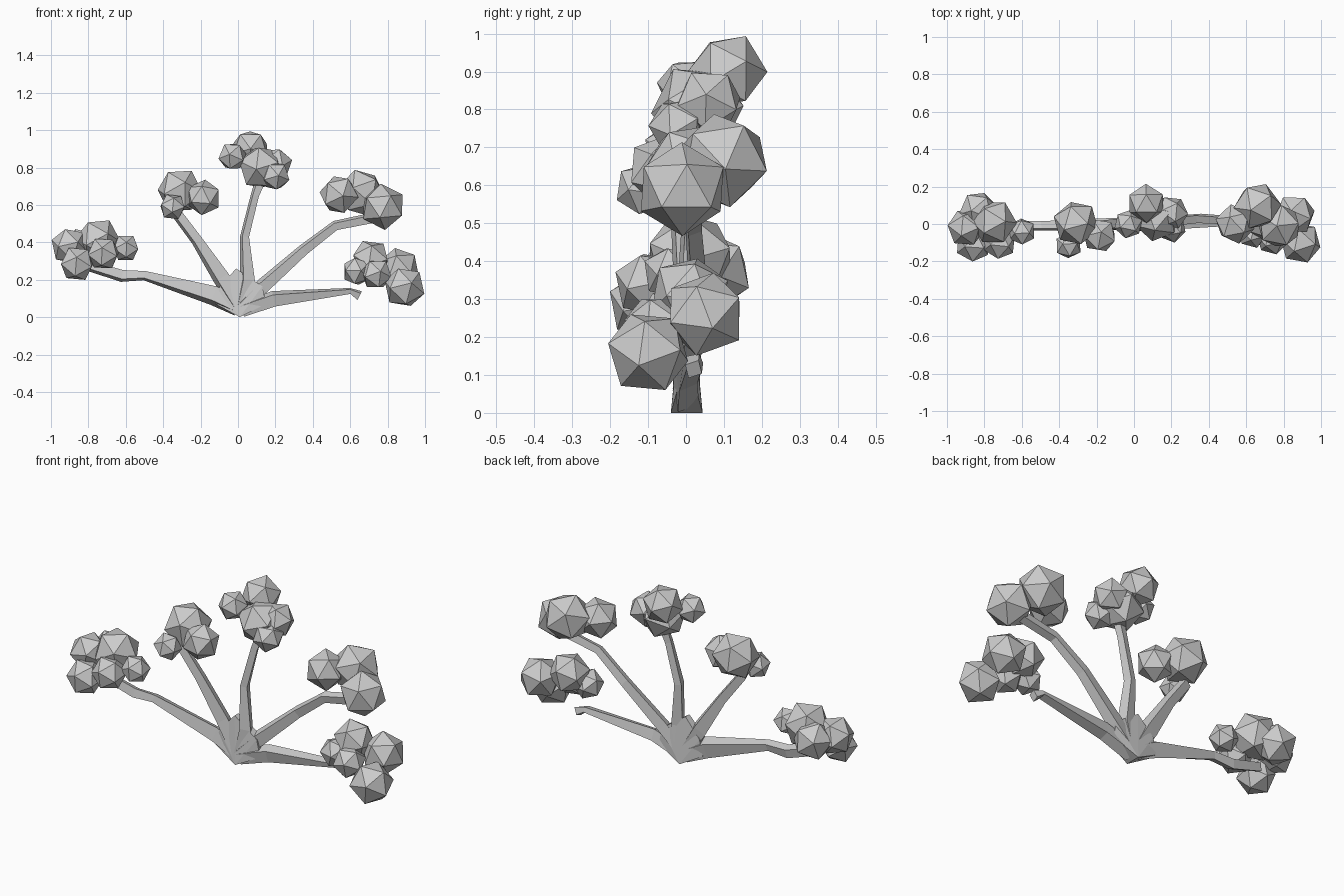
import bpy, bmesh, random
from math import pi
from mathutils import Vector, Matrix, Euler

random.seed(4)


def finish(name, bm):
    bmesh.ops.recalc_face_normals(bm, faces=bm.faces)
    me = bpy.data.meshes.new(name)
    bm.to_mesh(me)
    bm.free()
    ob = bpy.data.objects.new(name, me)
    bpy.context.collection.objects.link(ob)
    return ob


def branch(name, path):
    """Four-sided tapering limb; path points are (x, y, z, half height, half depth)."""
    bm = bmesh.new()
    pts = [Vector(p[:3]) for p in path]
    rings = []
    for i, p in enumerate(path):
        d = (pts[min(i + 1, len(pts) - 1)] - pts[max(i - 1, 0)]).normalized()
        up = d.cross(Vector((0, 1, 0))).normalized()
        side = up.cross(d).normalized()
        rings.append([bm.verts.new(pts[i] + up * p[3] * a + side * p[4] * b)
                      for a, b in ((1, 0.6), (0.5, -1), (-1, -0.6), (-0.5, 1))])
    for a, b in zip(rings, rings[1:]):
        for k in range(4):
            bm.faces.new((a[k], a[k - 1], b[k - 1], b[k]))
    bm.faces.new(rings[0])
    bm.faces.new(rings[-1])
    return finish(name, bm)


def foliage(name, balls):
    """Cluster of turned icosahedra; balls are (x, y, z, radius)."""
    bm = bmesh.new()
    for x, y, z, r in balls:
        rot = Euler([random.uniform(0, pi) for _ in range(3)]).to_matrix().to_4x4()
        bmesh.ops.create_icosphere(bm, subdivisions=1, radius=r * 1.08,
                                   matrix=Matrix.Translation((x, y, z)) @ rot)
    return finish(name, bm)


# Wedge-shaped trunk where all the limbs meet
bm = bmesh.new()
outline = [(0.01, 0.0, 0.04), (-0.12, 0.07, 0.02), (-0.10, 0.16, 0.022), (-0.01, 0.26, 0.015),
           (0.13, 0.165, 0.022), (0.15, 0.07, 0.02)]
for x, z, t in outline:
    bm.verts.new((x, -t, z))
    bm.verts.new((x, t + 0.004, z))
bmesh.ops.convex_hull(bm, input=bm.verts)
finish("trunk", bm)

# Limbs
branch("branch_left_low", [(0.0, 0, 0.05, 0.045, 0.035), (-0.13, 0, 0.115, 0.052, 0.032),
                           (-0.5, -0.01, 0.222, 0.025, 0.025), (-0.62, -0.01, 0.22, 0.032, 0.025),
                           (-0.80, -0.02, 0.275, 0.028, 0.022)])
branch("branch_left_high", [(0.0, 0, 0.06, 0.04, 0.035), (-0.09, 0, 0.21, 0.045, 0.03),
                            (-0.22, -0.01, 0.41, 0.03, 0.025), (-0.34, -0.02, 0.57, 0.028, 0.022)])
branch("branch_top", [(0.02, 0, 0.06, 0.04, 0.035), (0.05, 0, 0.2, 0.04, 0.03), (0.035, 0.01, 0.43, 0.024, 0.026),
                      (0.09, 0.02, 0.65, 0.022, 0.02), (0.13, 0.03, 0.76, 0.03, 0.02)])
branch("branch_right_high", [(0.02, 0, 0.06, 0.035, 0.035), (0.13, 0.01, 0.165, 0.04, 0.03),
                             (0.35, 0.03, 0.36, 0.03, 0.025), (0.52, 0.02, 0.49, 0.026, 0.022),
                             (0.74, 0.02, 0.535, 0.028, 0.022)])
branch("branch_right_low", [(0.02, 0, 0.04, 0.04, 0.035), (0.19, 0, 0.098, 0.042, 0.03),
                            (0.6, 0.02, 0.14, 0.016, 0.025), (0.65, 0.02, 0.115, 0.026, 0.022)])

# Leaf clumps
foliage("foliage_left_low", [(-0.90, -0.02, 0.38, 0.095), (-0.75, 0.01, 0.41, 0.115),
                             (-0.86, -0.11, 0.285, 0.09), (-0.83, 0.07, 0.37, 0.1),
                             (-0.72, -0.10, 0.34, 0.085), (-0.60, -0.04, 0.37, 0.07)])
foliage("foliage_left_high", [(-0.31, 0.005, 0.675, 0.115), (-0.185, -0.06, 0.64, 0.09),
                              (-0.35, -0.115, 0.59, 0.068)])
foliage("foliage_top", [(0.065, 0.11, 0.90, 0.097), (0.12, 0.03, 0.80, 0.115), (-0.03, -0.0, 0.86, 0.073),
                        (0.2, 0.06, 0.82, 0.085), (0.2, -0.02, 0.755, 0.075)])
foliage("foliage_right_high", [(0.54, -0.0, 0.655, 0.1), (0.66, 0.095, 0.665, 0.12),
                               (0.775, -0.01, 0.59, 0.115)])
foliage("foliage_right_low", [(0.71, 0.01, 0.31, 0.1), (0.635, -0.05, 0.245, 0.075), (0.86, 0.05, 0.26, 0.105),
                              (0.89, -0.10, 0.16, 0.106), (0.74, -0.08, 0.23, 0.08)])
